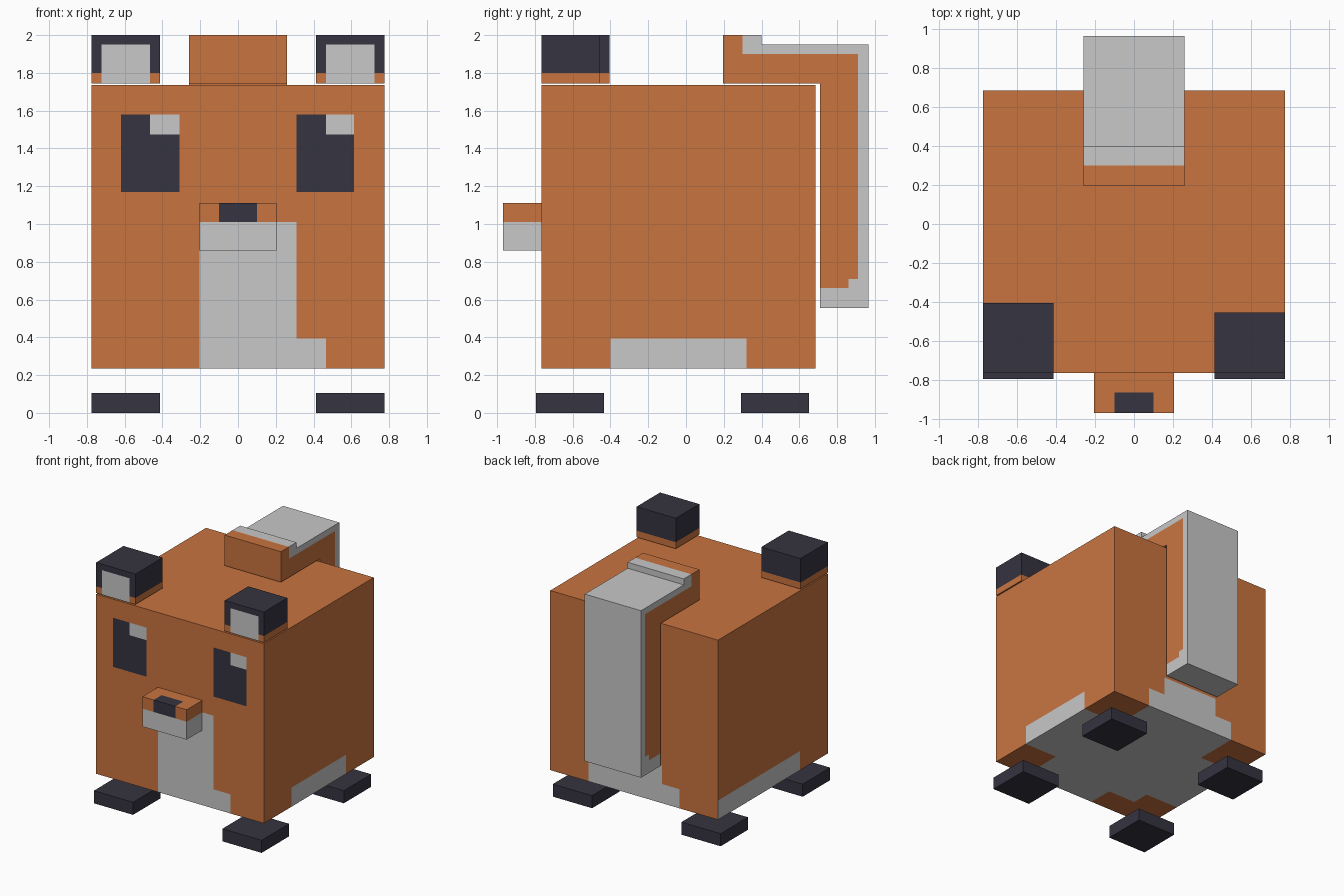
import bpy
import bmesh
from mathutils import Vector

cube = bpy.data.objects.get("Cube")
if cube:
    bpy.data.objects.remove(cube, do_unlink=True)


def material(name, rgb):
    m = bpy.data.materials.new(name)
    m.use_nodes = True
    m.diffuse_color = (*rgb, 1)
    m.node_tree.nodes["Principled BSDF"].inputs["Base Color"].default_value = (*rgb, 1)
    return m


MATS = [material("orange_fur", (0.585, 0.175, 0.051)),
        material("pale_grey_fur", (0.578, 0.578, 0.578)),
        material("dark_fur", (0.036, 0.034, 0.052))]
ORANGE, GREY, DARK = range(3)
ALL = (-9, 9)   # unlimited range of a patch
AXES = (Vector((1, 0, 0)), Vector((0, 1, 0)), Vector((0, 0, 1)))
SIDES = {"left": (0, 1), "right": (0, -1), "back": (1, 1),
         "front": (1, -1), "top": (2, 1), "bottom": (2, -1)}


def prism(name, profile, x0, x1, base=ORANGE, patches=()):
    """Extrude a (y, z) profile along x, cut it at patch borders, colour the patches.
    A patch is (material, sides, x range, y range, z range)."""
    bm = bmesh.new()
    start = bm.faces.new([bm.verts.new((x0, y, z)) for y, z in profile])
    out = bmesh.ops.extrude_face_region(bm, geom=[start])
    verts = [v for v in out["geom"] if isinstance(v, bmesh.types.BMVert)]
    bmesh.ops.translate(bm, verts=verts, vec=(x1 - x0, 0, 0))
    bmesh.ops.recalc_face_normals(bm, faces=bm.faces)
    for axis in range(3):
        for at in sorted({c for p in patches for c in p[2 + axis]}):
            bmesh.ops.bisect_plane(bm, geom=bm.verts[:] + bm.edges[:] + bm.faces[:],
                                   plane_co=AXES[axis] * at, plane_no=AXES[axis])
    bm.normal_update()
    for f in bm.faces:
        f.material_index = base
        c = f.calc_center_median()
        for mat, sides, *ranges in patches:
            facing = any(f.normal[a] * s > 0.9 for a, s in (SIDES[n] for n in sides.split()))
            if facing and all(lo - 1e-4 <= c[i] <= hi + 1e-4 for i, (lo, hi) in enumerate(ranges)):
                f.material_index = mat
    mesh = bpy.data.meshes.new(name)
    bm.to_mesh(mesh)
    bm.free()
    for m in MATS:
        mesh.materials.append(m)
    obj = bpy.data.objects.new(name, mesh)
    bpy.context.collection.objects.link(obj)
    return obj


def box(name, x, y, z, base=ORANGE, patches=()):
    profile = [(y[0], z[0]), (y[1], z[0]), (y[1], z[1]), (y[0], z[1])]
    return prism(name, profile, *x, base, patches)


# Body with eyes, chest, flank and belly markings
hem = (0.235, 0.395)
eyes = (1.17, 1.58)
shine = (1.475, 1.58)
box("body", (-0.775, 0.775), (-0.765, 0.685), (0.235, 1.735), ORANGE, [
    (DARK, "front", (-0.62, -0.31), ALL, eyes),
    (DARK, "front", (0.31, 0.615), ALL, eyes),
    (GREY, "front", (-0.465, -0.31), ALL, shine),
    (GREY, "front", (0.465, 0.615), ALL, shine),
    (GREY, "front", (-0.205, 0.31), ALL, (0.235, 1.01)),
    (GREY, "front", (0.31, 0.465), ALL, hem),
    (GREY, "left", ALL, (-0.4, 0.32), hem),
    (GREY, "right", ALL, (-0.4, 0.685), hem),
    (GREY, "back", (-0.42, 0.42), ALL, hem),
    (GREY, "back", (-0.26, 0.26), ALL, (0.235, 0.55)),
    (GREY, "bottom", ALL, ALL, ALL),
    (ORANGE, "bottom", (0.465, 0.775), (-0.765, -0.4), ALL),
    (ORANGE, "bottom", (-0.465, -0.205), (-0.765, -0.55), ALL),
    (ORANGE, "bottom", (-0.775, -0.465), (-0.765, -0.4), ALL),
    (ORANGE, "bottom", (-0.775, -0.42), (0.32, 0.685), ALL),
    (ORANGE, "bottom", (0.42, 0.775), (0.32, 0.685), ALL),
])

# Snout with nose tip
box("snout", (-0.205, 0.205), (-0.97, -0.765), (0.86, 1.11), ORANGE, [
    (GREY, "front left right back bottom", ALL, ALL, (0.86, 1.01)),
    (DARK, "front top", (-0.1, 0.1), (-0.97, -0.865), (1.01, 1.11)),
])

# Ears (the left one is a little shallower) and feet
for side, s, ear_back in (("left", 1, -0.455), ("right", -1, -0.405)):
    span = tuple(sorted((s * 0.413, s * 0.775)))
    inner = tuple(sorted((s * 0.465, s * 0.723)))
    box(side + "_ear", span, (-0.765, ear_back), (1.745, 2.0), ORANGE, [
        (DARK, "front back left right top", ALL, ALL, (1.8, 2.0)),
        (GREY, "front", inner, ALL, (1.745, 1.95)),
    ])
    for end, y in (("front", (-0.795, -0.433)), ("back", (0.29, 0.65))):
        box(f"{end}_{side}_foot", span, y, (0, 0.105), DARK)

# Tail hooked over the back, pale along its outer edge
hook = [(0.195, 1.745), (0.71, 1.745), (0.71, 0.555), (0.965, 0.555),
        (0.965, 1.95), (0.4, 1.95), (0.4, 2.0), (0.195, 2.0)]
prism("tail", hook, -0.26, 0.26, ORANGE, [
    (GREY, "top", ALL, (0.3, 0.965), (1.9, 2.0)),
    (GREY, "left right", ALL, (0.3, 0.965), (1.9, 2.0)),
    (GREY, "left right", ALL, (0.91, 0.965), ALL),
    (GREY, "left right", ALL, (0.86, 0.91), (0.555, 0.71)),
    (GREY, "left right front", ALL, (0.71, 0.965), (0.555, 0.66)),
    (GREY, "back", ALL, ALL, ALL),
    (GREY, "bottom", ALL, ALL, (0.5, 0.6)),
])
